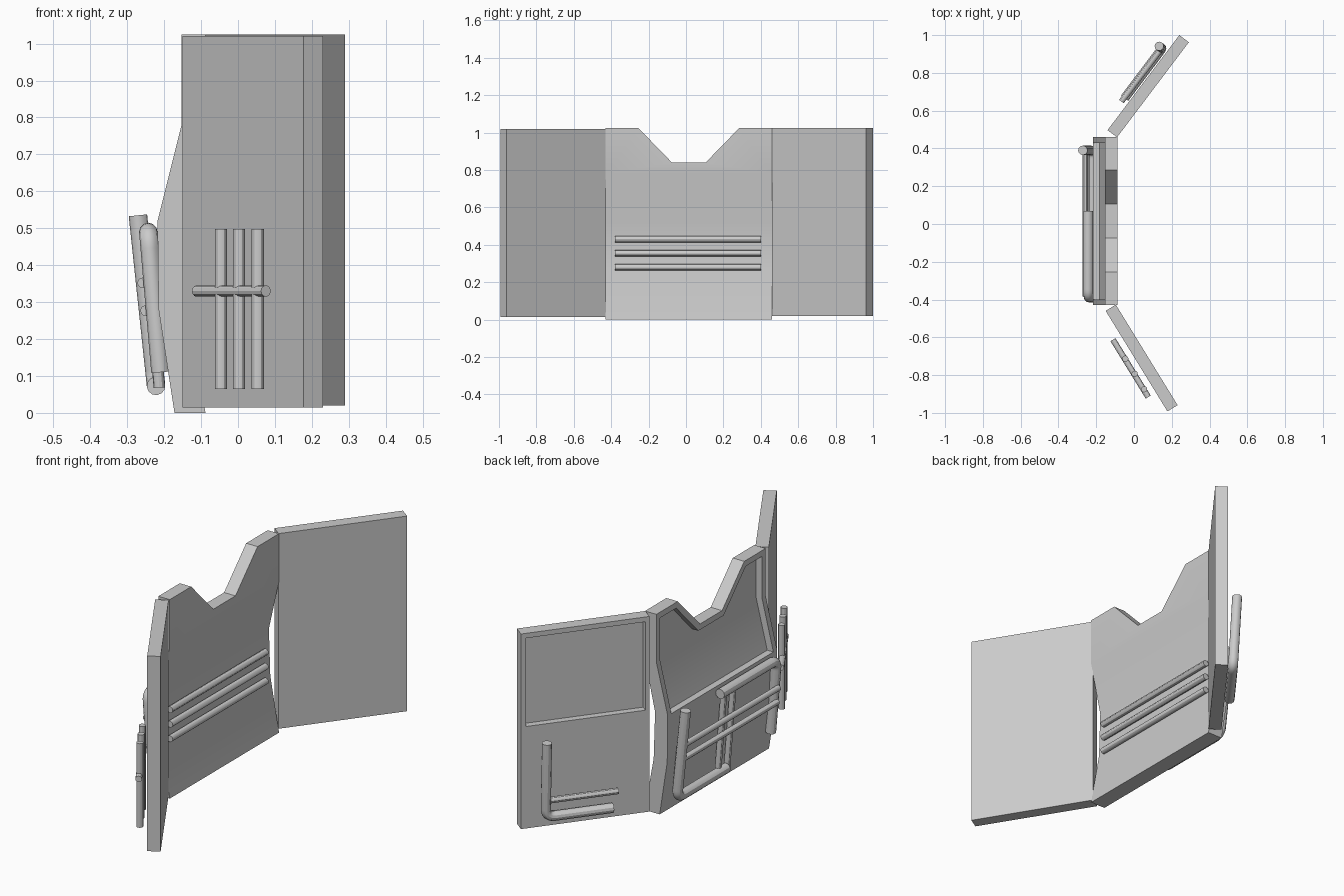
import bpy, bmesh, math
from mathutils import Vector

if "Cube" in bpy.data.objects:
    bpy.data.objects.remove(bpy.data.objects["Cube"])

# Bent section of the middle panel: z, outer x, inner x
PROFILE = [(0, -.172, -.088), (.28, -.215, -.138), (.52, -.218, -.146),
           (.78, -.153, -.088), (1.03, -.153, -.088)]


def section(z):
    for (z0, a0, b0), (z1, a1, b1) in zip(PROFILE, PROFILE[1:]):
        if z <= z1 + 1e-6:
            t = (z - z0) / (z1 - z0)
            return a0 + (a1 - a0) * t, b0 + (b1 - b0) * t
    return PROFILE[-1][1:]


def smooth(ob):
    bpy.ops.object.select_all(action='DESELECT')
    ob.select_set(True)
    bpy.context.view_layer.objects.active = ob
    bpy.ops.object.shade_smooth_by_angle(angle=math.radians(30))


def prism(name, outline, place, cuts=()):
    """Extrude a 2D outline between s=0 and s=1, slice it at heights, then place every point."""
    bm = bmesh.new()
    f = bm.faces.new([bm.verts.new((0, u, z)) for u, z in outline])
    ext = bmesh.ops.extrude_face_region(bm, geom=[f], use_keep_orig=True)['geom']
    bmesh.ops.translate(bm, vec=(1, 0, 0), verts=[e for e in ext if isinstance(e, bmesh.types.BMVert)])
    for z in cuts:
        bmesh.ops.bisect_plane(bm, geom=bm.verts[:] + bm.edges[:] + bm.faces[:],
                               plane_co=(0, 0, z), plane_no=(0, 0, 1))
    for v in bm.verts:
        v.co = place(*v.co)
    bmesh.ops.recalc_face_normals(bm, faces=bm.faces[:])
    me = bpy.data.meshes.new(name)
    bm.to_mesh(me)
    bm.free()
    ob = bpy.data.objects.new(name, me)
    bpy.context.collection.objects.link(ob)
    return ob


def carve(ob, cutter):
    m = ob.modifiers.new("recess", 'BOOLEAN')
    m.operation, m.solver, m.object = 'DIFFERENCE', 'EXACT', cutter
    smooth(ob)
    bpy.ops.object.modifier_apply(modifier=m.name)
    bpy.data.objects.remove(cutter)
    smooth(ob)


def pipe(name, pts, r, bend=.045):
    """Capped round tube through the points, with rounded corners."""
    pts = [Vector(p) for p in pts]
    path = [pts[0]]
    for a, b, c in zip(pts, pts[1:], pts[2:]):
        p, q = b + (a - b).normalized() * bend, b + (c - b).normalized() * bend
        for i in range(7):
            t = i / 6
            path.append(p * (1 - t) ** 2 + b * 2 * t * (1 - t) + q * t * t)
    path.append(pts[-1])
    cu = bpy.data.curves.new(name, 'CURVE')
    cu.dimensions = '3D'
    cu.bevel_depth, cu.bevel_resolution, cu.use_fill_caps = r, 4, True
    s = cu.splines.new('POLY')
    s.points.add(len(path) - 1)
    for sp, co in zip(s.points, path):
        sp.co = (*co, 1)
    ob = bpy.data.objects.new(name, cu)
    bpy.context.collection.objects.link(ob)
    bpy.ops.object.select_all(action='DESELECT')
    ob.select_set(True)
    bpy.context.view_layer.objects.active = ob
    bpy.ops.object.convert(target='MESH')
    smooth(bpy.context.object)


# Middle panel with notched top and recessed upper field
def in_panel(s, y, z):
    a, b = section(z)
    return a + (b - a) * s, y, z


def in_recess(s, y, z):
    a = section(z)[0]
    return a - .05 + .085 * s, y, z


middle = prism("middle_panel", [(-.43, 0), (.46, 0), (.46, 1.025), (.285, 1.025), (.105, .84),
                                (-.075, .84), (-.255, 1.025), (-.43, 1.025)], in_panel, (.28, .52, .78))
carve(middle, prism("cutter", [(-.40, .52), (.43, .52), (.43, .995), (.298, .995), (.118, .81),
                               (-.088, .81), (-.268, .995), (-.40, .995)], in_recess, (.78,)))


# Side wings: flat slabs with a recessed upper field
def wing_frame(start, end):
    o = Vector((*start, 0))
    d = Vector((*end, 0)) - o
    length = d.length
    d.normalize()
    n = Vector((-abs(d.y), d.x * math.copysign(1, d.y), 0))
    return length, lambda t, off, z: o + d * t + n * off + Vector((0, 0, z))


def wing(name, start, end, z0, z1):
    L, at = wing_frame(start, end)
    w = prism(name, [(0, z0), (L, z0), (L, z1), (0, z1)], lambda s, t, z: at(t, -.063 * s, z))
    carve(w, prism("cutter", [(.02, .545), (L - .024, .545), (L - .024, 1.0), (.02, 1.0)],
                   lambda s, t, z: at(t, .03 - .065 * s, z)))
    return at


left_at = wing("left_wing", (-.15, -.46), (.177, -.992), .015, 1.02)
right_at = wing("right_wing", (-.14, .497), (.24, 1.0), .02, 1.025)

# Bars on the left wing
for i, t in enumerate((.27, .364, .46)):
    pipe(f"left_upright_{i}", [left_at(t, .044, .065), left_at(t, .044, .498)], .0165)
pipe("left_crossbar", [left_at(.15, .047, .33), left_at(.507, .047, .33)], .0155)

# Hooked pipe and bar on the right wing
pipe("right_hook", [right_at(.519, .05, .47), right_at(.519, .03, .08), right_at(.19, .03, .08)], .024)
pipe("right_bar", [right_at(.515, .033, .165), right_at(.165, .033, .165)], .0155)

# Hooked pipes on the outer side of the middle panel
pipe("upper_hook", [(-.243, .07, .49), (-.243, -.39, .49), (-.21, -.39, .11)], .025)
pipe("lower_hook", [(-.271, .39, .535), (-.222, .39, .073), (-.222, -.01, .073)], .025)

# Thin outer grid
for i, (x, z) in enumerate(((-.258, .352), (-.25, .277))):
    pipe(f"outer_rail_{i}", [(x, -.385, z), (x, .39, z)], .0145)
for i, y in enumerate((.045, -.03)):
    pipe(f"outer_upright_{i}", [(-.213, y, .068), (-.246, y, .47)], .0155)

# Three rails on the inner side
for i, z in enumerate((.28, .355, .43)):
    pipe(f"inner_rail_{i}", [(-.122, -.38, z), (-.122, .4, z)], .0165)
